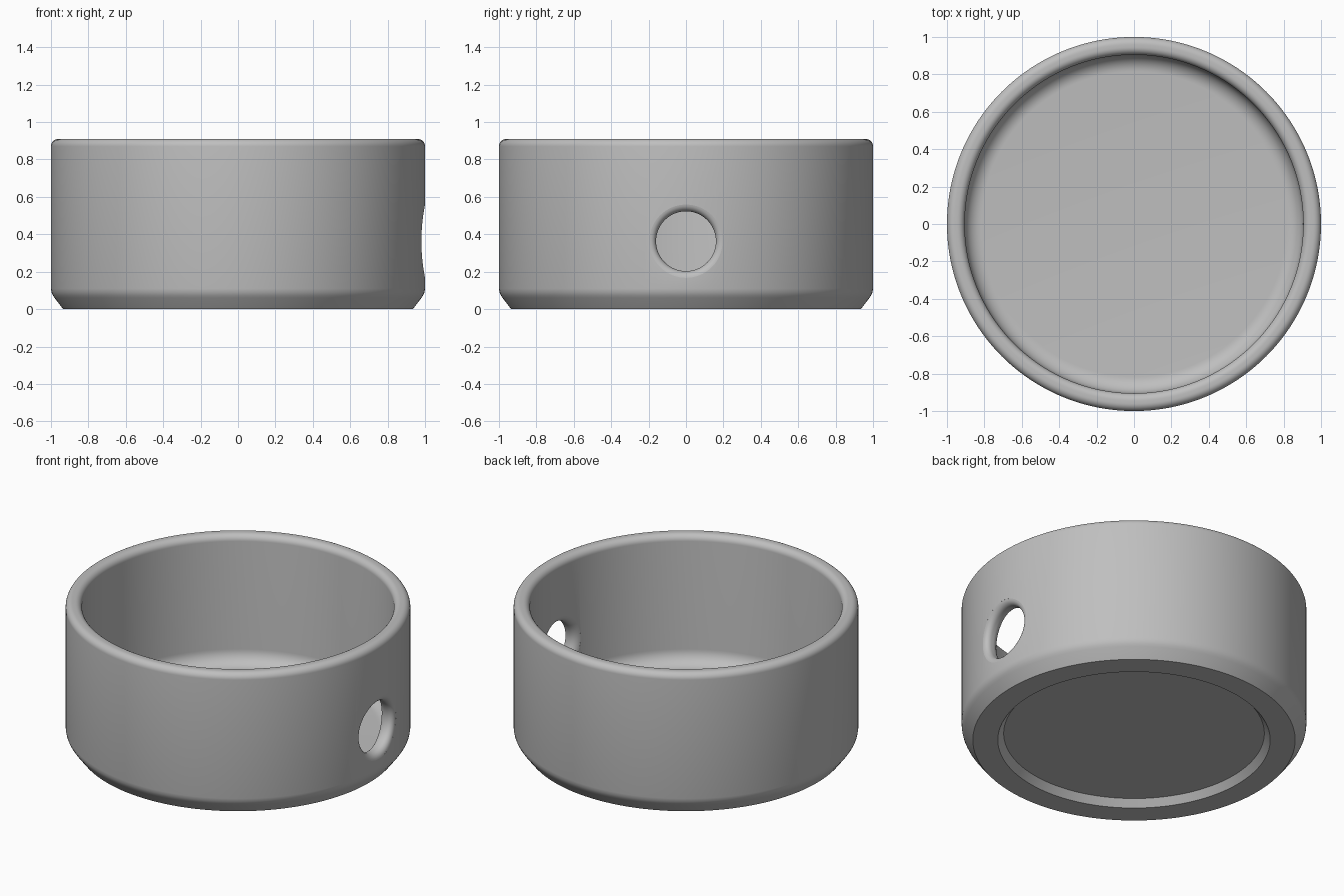
import bpy, bmesh
from math import sin, cos, pi, sqrt, radians

if "Cube" in bpy.data.objects:
    bpy.data.objects.remove(bpy.data.objects["Cube"])

OUTER, INNER, HEIGHT, ROUND = 1.0, 0.905, 0.91, 0.04
FLOOR, COVE = 0.09, 0.09
HOLE_R, HOLE_Z = 0.16, 0.363

grey = bpy.data.materials.new("plain grey")
grey.use_nodes = True
colour = (0.52, 0.52, 0.52, 1)
grey.diffuse_color = colour
grey.node_tree.nodes["Principled BSDF"].inputs["Base Color"].default_value = colour


def arc(cx, cz, r, start, end, steps=8):
    """Points on a circular arc, angles in degrees."""
    angles = [radians(start + (end - start) * i / steps) for i in range(steps + 1)]
    return [(cx + r * cos(a), cz + r * sin(a)) for a in angles]


def skin_rings(name, rings, cap_ends):
    """Join equal rings of points into a closed surface."""
    bm = bmesh.new()
    loops = [[bm.verts.new(p) for p in ring] for ring in rings]
    for a, b in zip(loops, loops[1:]):
        for i in range(len(a)):
            j = (i + 1) % len(a)
            bm.faces.new((a[i], a[j], b[j], b[i]))
    if cap_ends:
        bm.faces.new(loops[0])
        bm.faces.new(loops[-1])
    bmesh.ops.recalc_face_normals(bm, faces=bm.faces)
    mesh = bpy.data.meshes.new(name)
    bm.to_mesh(mesh)
    bm.free()
    obj = bpy.data.objects.new(name, mesh)
    bpy.context.collection.objects.link(obj)
    return obj


# Cup body: underside recess, chamfered foot, rounded rim, coved floor
profile = [(0.756, 0.044), (0.79, 0), (0.935, 0), (0.981, 0.06), (0.99, 0.074),
           (0.997, 0.09), (OUTER, 0.11)]
profile += arc(OUTER - ROUND, HEIGHT - ROUND, ROUND, 0, 90)
profile += arc(INNER + ROUND, HEIGHT - ROUND, ROUND, 90, 180)
profile += arc(INNER - COVE, FLOOR + COVE, COVE, 0, -90, 10)
SEGMENTS = 192
turns = [2 * pi * i / SEGMENTS for i in range(SEGMENTS)]
cup = skin_rings("cup", [[(r * cos(t), r * sin(t), z) for t in turns]
                         for r, z in profile], True)
cup.data.materials.append(grey)

# Side hole cutter: flared at both ends to follow the curved wall
SIDES = 64
spins = [2 * pi * i / SIDES for i in range(SIDES)]


def hole_ring(wall, r, offset):
    return [(sqrt(wall ** 2 - (r * cos(t)) ** 2) + offset, r * cos(t), HOLE_Z + r * sin(t))
            for t in spins]


flare = [(HOLE_R + ROUND * (1 - cos(a)), ROUND * (1 - sin(a)))
         for a in [radians(d) for d in range(0, 85, 12)]]
wide = flare[-1][0]
rings = [hole_ring(OUTER, wide, 0.1)]
rings += [hole_ring(OUTER, r, -d) for r, d in reversed(flare)]
rings += [hole_ring(INNER, r, d) for r, d in flare]
rings += [hole_ring(INNER, wide, -0.1)]
cutter = skin_rings("hole_cutter", rings, True)
cutter.data.materials.append(grey)
cutter.hide_render = True

cut = cup.modifiers.new("side_hole", 'BOOLEAN')
cut.operation = 'DIFFERENCE'
cut.solver = 'EXACT'
cut.object = cutter

# Bake the cut, remove the cutter and smooth the curved surfaces
bpy.ops.object.select_all(action='DESELECT')
bpy.context.view_layer.objects.active = cup
cup.select_set(True)
bpy.ops.object.modifier_apply(modifier=cut.name)
bpy.data.objects.remove(cutter)
bpy.ops.object.shade_smooth_by_angle(angle=radians(30))
